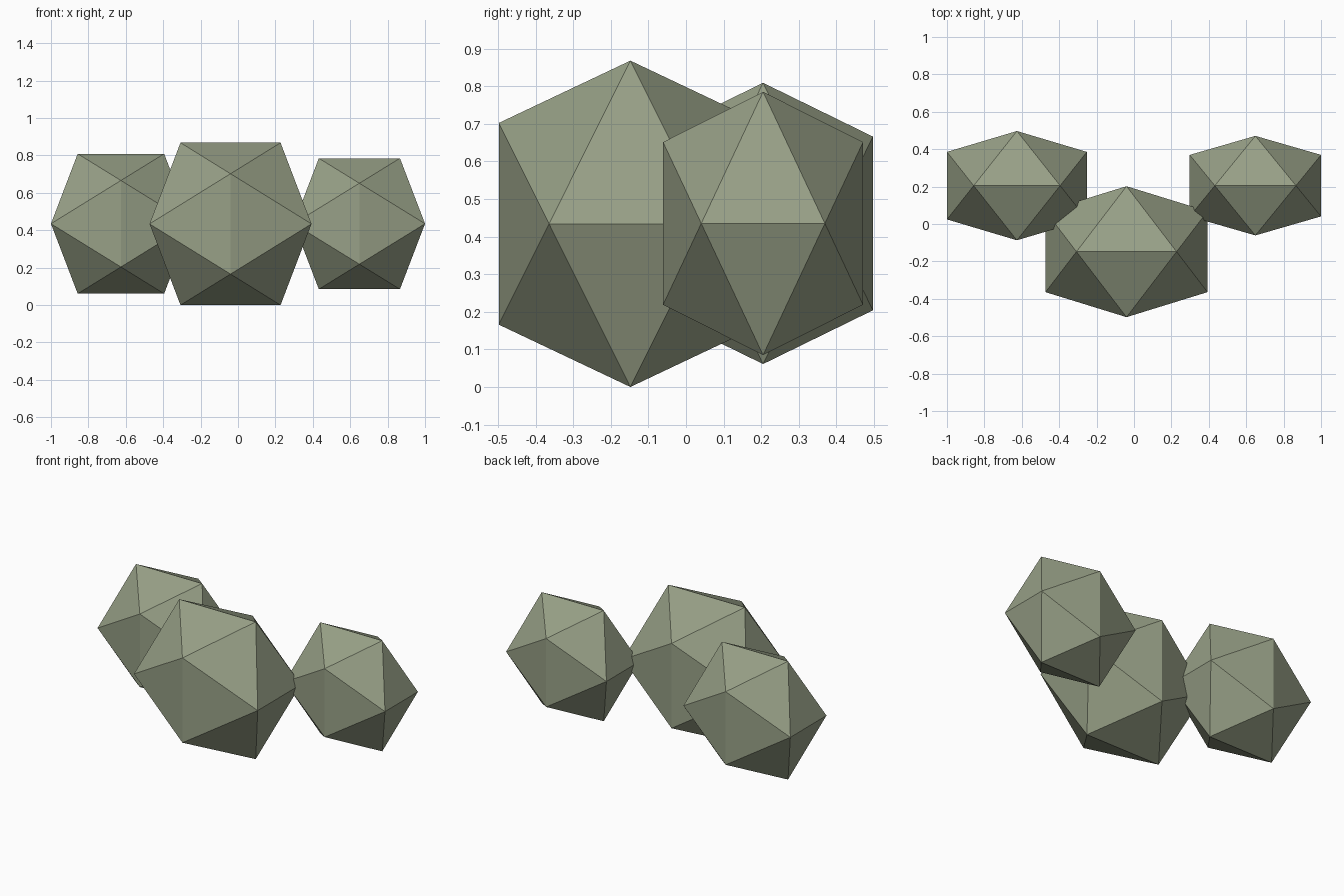
import bpy
import bmesh
from itertools import product
from mathutils import Vector

cube = bpy.data.objects.get("Cube")
if cube:
    bpy.data.objects.remove(cube, do_unlink=True)

GOLDEN = (1 + 5 ** 0.5) / 2


def make_material(name, color):
    mat = bpy.data.materials.new(name)
    mat.use_nodes = True
    mat.diffuse_color = color
    mat.node_tree.nodes["Principled BSDF"].inputs["Base Color"].default_value = color
    return mat


def make_clump(name, center, half_size, mat):
    """Twenty-sided clump: hull of three crossed golden rectangles."""
    bm = bmesh.new()
    for a, b in product((-1, 1), repeat=2):
        short = a / GOLDEN
        for corner in ((short, 0, b), (b, short, 0), (0, b, short)):
            bm.verts.new([c * h for c, h in zip(corner, half_size)])
    bmesh.ops.convex_hull(bm, input=bm.verts[:])
    bmesh.ops.recalc_face_normals(bm, faces=bm.faces[:])
    mesh = bpy.data.meshes.new(name)
    bm.to_mesh(mesh)
    bm.free()
    mesh.materials.append(mat)
    obj = bpy.data.objects.new(name, mesh)
    obj.location = Vector(center)
    bpy.context.collection.objects.link(obj)
    return obj


sage = make_material("sage_green", (0.31, 0.35, 0.24, 1))

# Large clump in front, two smaller ones behind
make_clump("middle_clump", (-0.04, -0.148, 0.434), (0.433, 0.35, 0.434), sage)
make_clump("right_clump", (-0.626, 0.205, 0.435), (0.374, 0.292, 0.374), sage)
make_clump("left_clump", (0.649, 0.205, 0.435), (0.351, 0.266, 0.35), sage)
